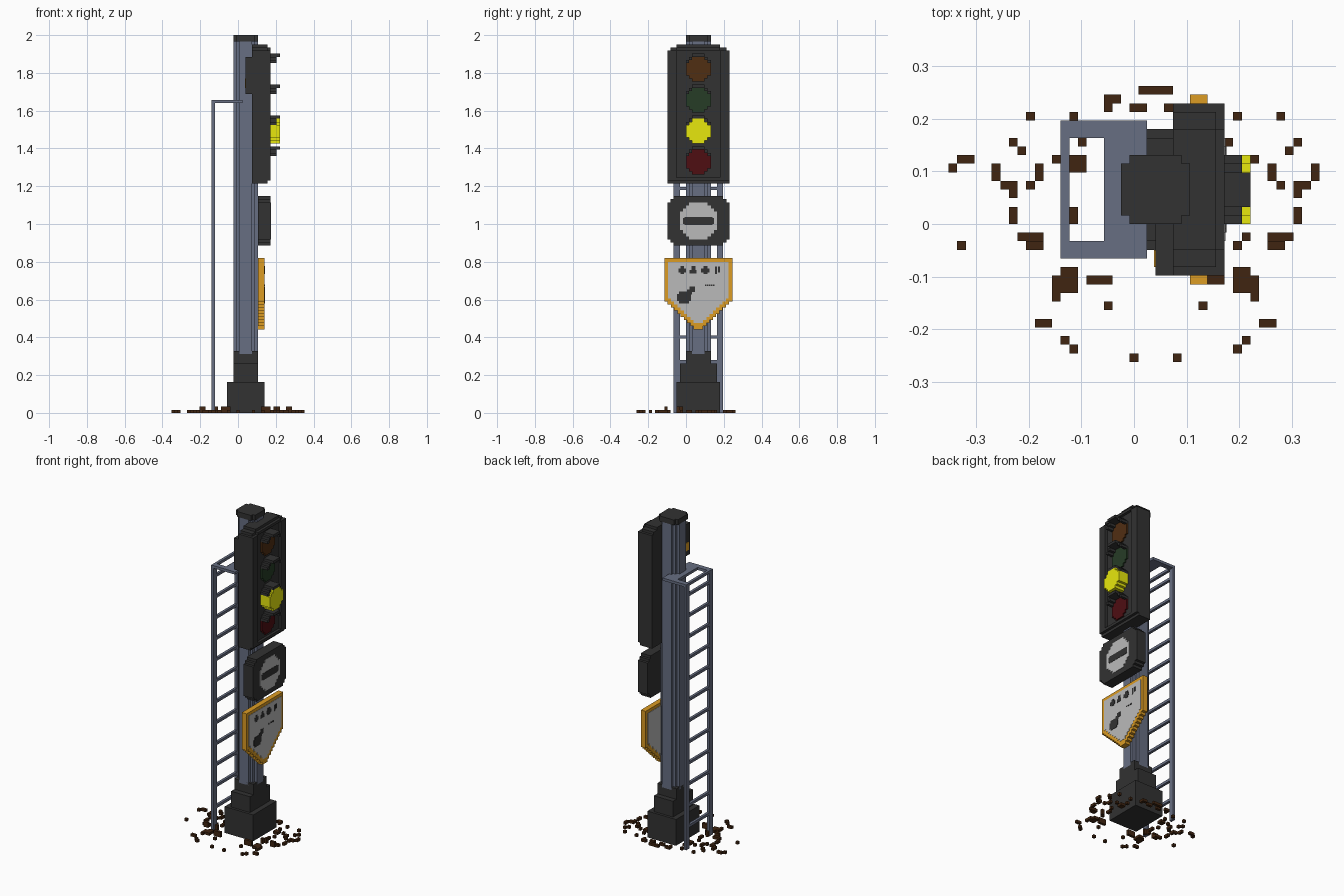
import bpy, bmesh
from mathutils import Vector

if "Cube" in bpy.data.objects:
    bpy.data.objects.remove(bpy.data.objects["Cube"])

V = 2 / 122      # size of one building block
CX, CY = 2.5, 4  # pole axis, in blocks


def material(name, rgb):
    lin = [((c / 255 + 0.055) / 1.055) ** 2.4 for c in rgb] + [1]
    m = bpy.data.materials.new(name)
    m.use_nodes = True
    m.diffuse_color = lin
    m.node_tree.nodes["Principled BSDF"].inputs["Base Color"].default_value = lin
    return m


DARK = material("dark grey", (50, 50, 50))
STEEL = material("blue grey steel", (103, 110, 130))
YELLOW = material("bright yellow", (238, 238, 14))
ORANGE = material("amber", (220, 156, 36))
WHITE = material("off white", (186, 186, 186))
RED = material("unlit red", (78, 14, 18))
GREEN = material("unlit green", (38, 60, 38))
BROWN = material("unlit amber", (80, 46, 18))
SOIL = material("ballast brown", (64, 37, 17))


def finish(name, bm, mat):
    bmesh.ops.recalc_face_normals(bm, faces=bm.faces)
    bmesh.ops.scale(bm, vec=(V, V, V), verts=bm.verts)
    me = bpy.data.meshes.new(name)
    bm.to_mesh(me)
    bm.free()
    me.materials.append(mat)
    ob = bpy.data.objects.new(name, me)
    bpy.context.collection.objects.link(ob)
    return ob


def boxes(name, mat, items):
    """One mesh from boxes given as (x0, x1, y0, y1, z0, z1) in blocks."""
    bm = bmesh.new()
    for x0, x1, y0, y1, z0, z1 in items:
        new = bmesh.ops.create_cube(bm, size=1)["verts"]
        for v in new:
            v.co = Vector(((x0 + x1) / 2 + v.co.x * (x1 - x0),
                           (y0 + y1) / 2 + v.co.y * (y1 - y0),
                           (z0 + z1) / 2 + v.co.z * (z1 - z0)))
    return finish(name, bm, mat)


def extrude(name, mat, rows, a, b, axis="x"):
    """Stepped outline from rows (low, high, half width), pushed from a to b."""
    right = [(h, z) for z0, z1, h in rows for z in (z0, z1)]
    outline = right + [(-w, z) for w, z in reversed(right)]
    bm = bmesh.new()
    if axis == "x":
        pts = [(a, CY + w, z) for w, z in outline]
        push = Vector((b - a, 0, 0))
    else:
        pts = [(CX + w, CY + z, a) for w, z in outline]
        push = Vector((0, 0, b - a))
    face = bm.faces.new([bm.verts.new(p) for p in pts])
    new = bmesh.ops.extrude_face_region(bm, geom=[face])["geom"]
    for v in new:
        if isinstance(v, bmesh.types.BMVert):
            v.co += push
    return finish(name, bm, mat)


def disc_rows(c, halves):
    """Round outline centred on c; halves go from the rim to the middle."""
    n = len(halves)
    full = list(halves) + list(reversed(halves))
    return [(c - n + i, c - n + i + 1, h) for i, h in enumerate(full)]


# Pole, cap and stepped foot
extrude("pole", STEEL, disc_rows(0, (2, 3, 4, 4)), 19, 120, "z")
extrude("pole_cap", DARK, disc_rows(0, (3, 4, 4, 4)), 120, 122, "z")
boxes("foot", DARK, [(-3.5, 8.5, -3, 11, 0, 10),
                     (-1.5, 6.5, -2, 10, 10, 16),
                     (-1.5, 6.5, 0, 8, 16, 20)])

# Ladder with its top frame
ladder = [(-8.5, -7.5, y, y + 2, 0, 101) for y in (-4, 10)]
ladder += [(-8.5, -7.5, -2, 10, z, z + 1) for z in range(8, 97, 8)]
boxes("ladder", STEEL, ladder)
boxes("ladder_frame", STEEL, [(-7.5, -3.5, -4, -2, 100, 101),
                              (-7.5, -3.5, 10, 12, 100, 101),
                              (-8.5, -7.5, -2, 10, 100, 101),
                              (-3.5, 1.5, -4, 12, 100, 101)])

# Signal head: stepped housing, raised rim, box at the back
extrude("signal_housing", DARK, [(74, 117, 10), (117, 118, 9), (118, 119, 7)], 4.5, 9.5)
boxes("signal_rim", DARK, [(9.5, 10.5, -6, -3, 75, 117),
                           (9.5, 10.5, 11, 14, 75, 117),
                           (9.5, 10.5, -3, 11, 75, 76),
                           (9.5, 10.5, -3, 11, 117, 118)])
boxes("signal_back_box", DARK, [(2.5, 4.5, -6, 0, 103, 115)])
boxes("back_box_label", ORANGE, [(2.3, 2.5, -5, -3, 105, 108)])

# Lamps, each under a stepped hood
for name, mat, c, front in (("top", BROWN, 111, 10), ("upper", GREEN, 101, 10),
                            ("lit", YELLOW, 91, 13.5), ("bottom", RED, 81, 10)):
    extrude(name + "_lamp", mat, disc_rows(c, (2, 3, 4, 4)), 9.4, front)
    hood = [(9.5, 13.5, 2, 6, c + 4, c + 5)]
    for s in (0, 1):
        hood += [(9.5, 12.5, 1 + 5 * s, 2 + 5 * s, c + 3, c + 4),
                 (9.5, 12.5, 7 * s, 1 + 7 * s, c + 2, c + 3)]
    boxes(name + "_lamp_hood", DARK, hood)

# Round marker in a box with cut corners
extrude("marker_box", DARK, [(54, 55, 8), (55, 56, 9), (56, 68, 10),
                             (68, 69, 9), (69, 70, 8)], 6.5, 10.5)
extrude("marker_disc", WHITE, disc_rows(62, (3, 4, 5, 6, 6, 6)), 10.4, 10.6)
boxes("marker_bar", DARK, [(10.5, 10.7, -1, 9, 61, 63),
                           (10.5, 10.7, -0.5, 8.5, 60.7, 63.3)])

# Pointed sign: amber edge with white faces on both sides
point = [(z, z + 1, 1 + (z - 26.5) * 1.05) for z in range(27, 36)]
extrude("sign_edge", ORANGE, point + [(36, 50, 11)], 6.5, 8.5)
inner = [(z, z + 1, 1 + (z - 28.5) * 1.05) for z in range(29, 37)]
extrude("sign_face", WHITE, inner + [(37, 48.8, 9.8)], 6.4, 8.6)

# Painted marks on the sign
marks = [(-2.5, 0, 45.3, 46.6), (-1.8, -0.6, 44.8, 47.4),
         (1.2, 3.4, 45, 46.2), (1.8, 3, 45, 47.4),
         (4.8, 7.6, 45.4, 46.6), (5.6, 7, 44.8, 47.4),
         (9.3, 10, 44.8, 47.2), (10.4, 11, 45.4, 47.2),
         (-2.9, 1.6, 36.2, 38.4), (-2.3, 1.0, 35.4, 39.2),
         (0.4, 2, 38.2, 39.8), (1.2, 2.9, 39, 40.8)]
marks += [(6.2 + i * 0.65, 6.6 + i * 0.65, 41, 41.5) for i in range(5)]
boxes("sign_marks", DARK, [(8.5, 8.7) + m for m in marks])

# Scattered ballast (x, y, length, width), mirrored about the pole
grains = [(0.5, 15, 2, 1), (-3.5, 14, 2, 1), (-3.5, 13, 1, 1), (-0.5, 13, 2, 1),
          (-7.5, 12, 1, 1), (-12.5, 12, 1, 1), (-14.5, 9, 1, 1), (-13.5, 8, 1, 1),
          (-6.5, 9, 1, 1), (-20.5, 7, 2, 1), (-21.5, 6, 1, 1), (-16.5, 5, 1, 2),
          (-11.5, 5, 1, 2), (-9.5, 7, 1, 1), (-12.5, 4, 1, 1), (-7.5, 6, 2, 2),
          (-15.5, 4, 1, 1), (-14.5, 3, 1, 2), (-8.5, 3, 1, 1), (-7.5, 0, 1, 2),
          (-14.5, 0, 1, 2), (-13.5, -2, 3, 1), (-12.5, -3, 2, 1), (-8.5, -2, 1, 1),
          (-7.5, -3, 1, 1), (-20.5, -3, 1, 1), (-8.5, -8, 2, 3), (-9.5, -9, 1, 3),
          (-5.5, -7, 3, 1), (-3.5, -10, 1, 1), (-11.5, -12, 2, 1), (-8.5, -14, 1, 1),
          (-7.5, -15, 1, 1), (-0.5, -16, 1, 1)]
ballast = []
for x, y, nx, ny in grains:
    top = 2 if -8 < y < -1 and x > -13 else 1
    ballast.append((x, x + nx, y, y + ny, 0, top))
    if 2 * CX - x <= 21.5:
        ballast.append((2 * CX - x - nx, 2 * CX - x, y, y + ny, 0, top))
boxes("ballast", SOIL, ballast)
